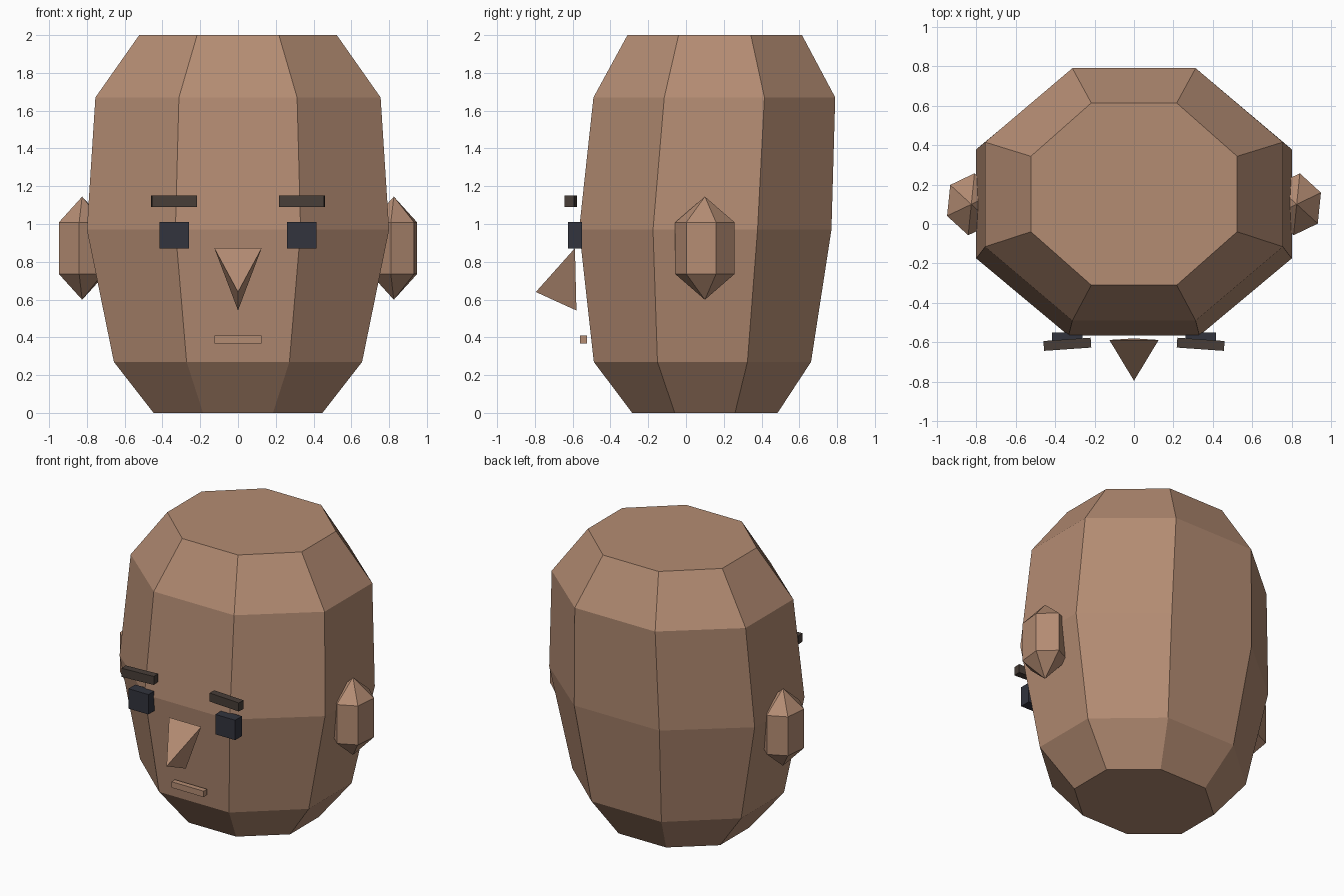
import bpy, math
from mathutils import Vector

if "Cube" in bpy.data.objects:
    bpy.data.objects.remove(bpy.data.objects["Cube"])


def material(name, rgb):
    m = bpy.data.materials.new(name)
    m.diffuse_color = (*rgb, 1)
    m.use_nodes = True
    m.node_tree.nodes["Principled BSDF"].inputs["Base Color"].default_value = m.diffuse_color
    return m


skin = material("skin", (0.456, 0.262, 0.171))
dark_blue = material("dark_blue", (0.032, 0.034, 0.048))
dark_brown = material("dark_brown", (0.065, 0.048, 0.039))


def mesh_object(name, verts, faces, mat):
    me = bpy.data.meshes.new(name)
    me.from_pydata(verts, [], faces)
    me.materials.append(mat)
    ob = bpy.data.objects.new(name, me)
    bpy.context.collection.objects.link(ob)
    return ob


def bridge(rings, n):
    """Quads between successive rings of n points."""
    return [(r * n + i, r * n + (i + 1) % n, (r + 1) * n + (i + 1) % n, (r + 1) * n + i)
            for r in range(rings - 1) for i in range(n)]


def box(name, center, size, mat, yaw=0.0):
    x, y, z = (s / 2 for s in size)
    verts = [(sx * x, sy * y, sz * z) for sz in (-1, 1)
             for sx, sy in ((-1, -1), (1, -1), (1, 1), (-1, 1))]
    ob = mesh_object(name, verts, bridge(2, 4) + [(3, 2, 1, 0), (4, 5, 6, 7)], mat)
    ob.location = center
    ob.rotation_euler.z = yaw
    return ob


# Head: stacked octagons (z, half width, half depth, centre y)
levels = [(0.0, 0.447, 0.385, 0.10), (0.27, 0.657, 0.575, 0.087),
          (0.97, 0.80, 0.668, 0.102), (1.67, 0.755, 0.64, 0.15),
          (2.0, 0.523, 0.462, 0.152)]
inner = math.tan(math.pi / 8)
octagon = [(1, -inner), (1, inner), (inner, 1), (-inner, 1),
           (-1, inner), (-1, -inner), (-inner, -1), (inner, -1)]
verts = [(u * w, cy + v * d, z) for z, w, d, cy in levels for u, v in octagon]
faces = bridge(5, 8) + [tuple(range(7, -1, -1)), tuple(range(32, 40))]
mesh_object("head", verts, faces, skin)

# Ears: six-sided prisms with pointed ends, both turned the same way
a, c = Vector((0.016, 0.157)), Vector((0.107, -0.098))
hexagon = [c, a + c, a, -c, -a - c, -a]
for side, label in ((1, "right"), (-1, "left")):
    verts = [(p.x, p.y, z) for z in (-0.137, 0.137) for p in hexagon]
    verts += [(0, 0, -0.273), (0, 0, 0.273)]
    faces = bridge(2, 6)
    for i in range(6):
        j = (i + 1) % 6
        faces += [(j, i, 12), (6 + i, 6 + j, 13)]
    ear = mesh_object("ear_" + label, verts, faces, skin)
    ear.location = (side * 0.825, 0.1, 0.872)

# Eyes and eyebrows
for side, label in ((1, "right"), (-1, "left")):
    box("eye_" + label, (side * 0.338, -0.587, 0.94), (0.155, 0.075, 0.14), dark_blue)
    box("eyebrow_" + label, (side * 0.338, -0.61, 1.12), (0.24, 0.05, 0.06),
        dark_brown, -side * math.radians(4))

# Nose: a three-sided pyramid pointing forward
mesh_object("nose",
            [(-0.125, -0.588, 0.872), (0.125, -0.588, 0.872),
             (0, -0.58, 0.542), (0, -0.795, 0.64)],
            [(0, 1, 2), (1, 0, 3), (2, 1, 3), (0, 2, 3)], skin)

# Mouth: a thin bar
box("mouth", (0, -0.542, 0.388), (0.25, 0.038, 0.042), skin)
